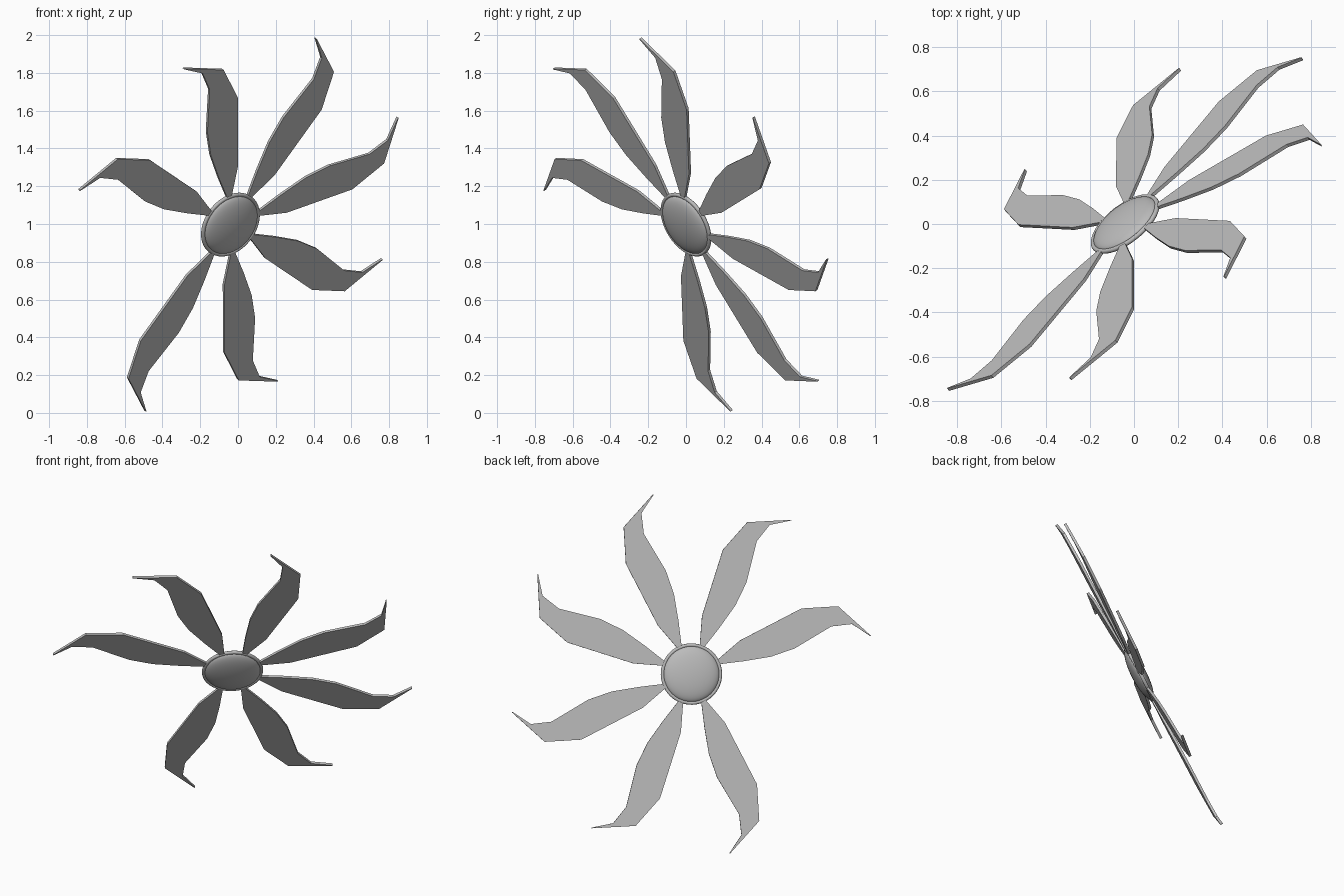
import bpy, bmesh
from math import radians
from mathutils import Matrix, Vector

cube = bpy.data.objects.get("Cube")
if cube:
    bpy.data.objects.remove(cube, do_unlink=True)

# Single grey metal finish
metal = bpy.data.materials.new("grey_metal")
metal.use_nodes = True
grey = (0.5, 0.5, 0.5, 1)
metal.diffuse_color = grey
metal.node_tree.nodes["Principled BSDF"].inputs["Base Color"].default_value = grey

# Tilted frame of the rotor: local z is the spin axis
axis = Vector((-0.562, 0.707, 0.43)).normalized()
across = Vector((0, 0, 1)).cross(axis).normalized()
upward = axis.cross(across)
frame = Matrix((across, upward, axis)).transposed().to_4x4()
frame.translation = (-0.04, 0, 0.997)


def finish(obj, name):
    obj.name = name
    obj.data.materials.append(metal)
    obj.matrix_world = frame @ obj.matrix_world
    return obj


# Hub: flattened dome on both sides, held by a round rim
bpy.ops.mesh.primitive_uv_sphere_add(segments=48, ring_count=24, radius=1)
dome = bpy.context.object
dome.data.transform(Matrix.Diagonal((0.17, 0.17, 0.045, 1)))
bpy.ops.object.shade_smooth()
finish(dome, "hub_dome")

bpy.ops.mesh.primitive_torus_add(major_radius=0.175, minor_radius=0.011,
                                 major_segments=48, minor_segments=12)
rim = bpy.context.object
bpy.ops.object.shade_smooth()
finish(rim, "hub_rim")

# Blade outline: along the blade, then sideways; hooked tip
outline = [(0.16, 0.025), (0.33, 0.01), (0.495, 0.003), (0.645, 0.022),
           (0.89, 0.106), (1.015, 0.094), (1.11, -0.002), (1.112, 0.002),
           (0.955, 0.217), (0.735, 0.25), (0.33, 0.138), (0.16, 0.045)]
thickness = 0.016

bm = bmesh.new()
face = bm.faces.new([bm.verts.new((x, y, -thickness / 2)) for x, y in outline])
extruded = bmesh.ops.extrude_face_region(bm, geom=[face])
top = [v for v in extruded["geom"] if isinstance(v, bmesh.types.BMVert)]
bmesh.ops.translate(bm, verts=top, vec=(0, 0, thickness))
bmesh.ops.recalc_face_normals(bm, faces=bm.faces)
blade_mesh = bpy.data.meshes.new("blade")
bm.to_mesh(blade_mesh)
bm.free()

# Seven blades on an eight-way spacing, one position left empty
for i in range(7):
    blade = bpy.data.objects.new("blade", blade_mesh.copy())
    bpy.context.collection.objects.link(blade)
    blade.matrix_world = Matrix.Rotation(radians(10.5 + 45 * i), 4, "Z")
    blade.matrix_world = frame @ blade.matrix_world
    blade.name = f"blade_{i + 1}"
    blade.data.materials.append(metal)
